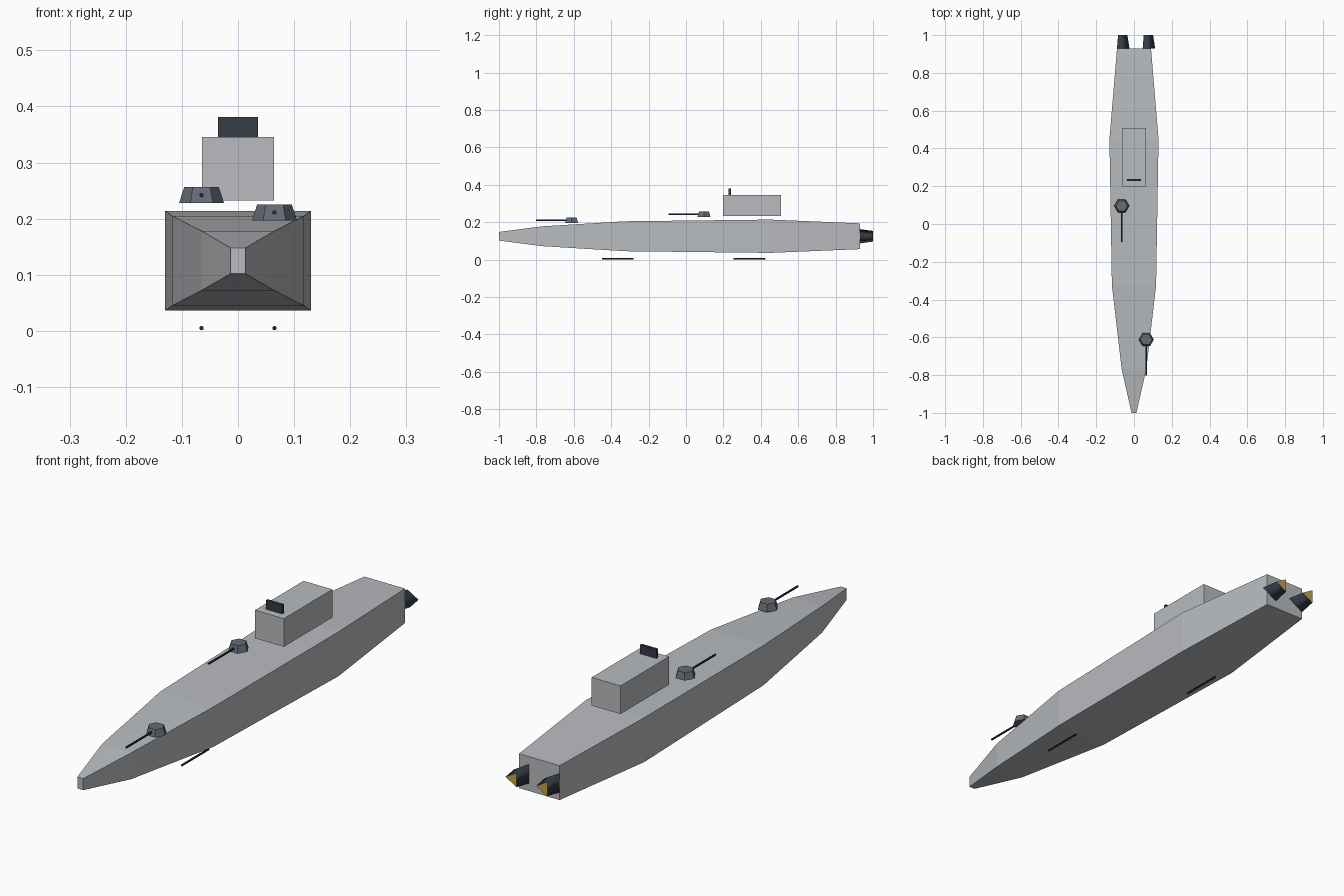
import bpy
import bmesh
from math import pi
from mathutils import Matrix

cube = bpy.data.objects.get("Cube")
if cube:
    bpy.data.objects.remove(cube, do_unlink=True)


def material(name, r, g, b):
    m = bpy.data.materials.new(name)
    m.use_nodes = True
    m.diffuse_color = (r, g, b, 1)
    bsdf = next(n for n in m.node_tree.nodes if n.type == "BSDF_PRINCIPLED")
    bsdf.inputs["Base Color"].default_value = (r, g, b, 1)
    return m


HULL = material("light grey", 0.48, 0.5, 0.52)
TURRET = material("slate grey", 0.13, 0.145, 0.18)
DARK = material("dark steel", 0.035, 0.045, 0.06)
BARREL = material("gunmetal", 0.025, 0.028, 0.035)
GLOW = material("amber glow", 0.55, 0.37, 0.06)


def finish(name, bm, *mats):
    bmesh.ops.recalc_face_normals(bm, faces=bm.faces)
    mesh = bpy.data.meshes.new(name)
    bm.to_mesh(mesh)
    bm.free()
    for m in mats:
        mesh.materials.append(m)
    obj = bpy.data.objects.new(name, mesh)
    bpy.context.collection.objects.link(obj)
    return obj


def box(name, center, size, mat):
    bm = bmesh.new()
    bmesh.ops.create_cube(bm, size=1, matrix=Matrix.Translation(center) @ Matrix.Diagonal((*size, 1)))
    return finish(name, bm, mat)


def frustum(sides, r1, r2, depth, center, turn=None):
    bm = bmesh.new()
    bmesh.ops.create_cone(bm, cap_ends=True, segments=sides, radius1=r1, radius2=r2, depth=depth,
                          matrix=Matrix.Translation(center) @ (turn or Matrix()))
    return bm


# The cone axis turned to point aft
AFT = Matrix.Rotation(-pi / 2, 4, "X")


def rod(name, x, z, y0, y1):
    bm = frustum(8, 0.004, 0.004, y1 - y0, (x, (y0 + y1) / 2, z), AFT)
    return finish(name, bm, BARREL)


# Hull: rectangular sections lofted from bow to stern (y, half width, half height)
MID = 0.125
stations = [(-1, 0.013, 0.023), (-0.77, 0.065, 0.053), (-0.325, 0.117, 0.08),
            (0.45, 0.13, 0.089), (0.93, 0.09, 0.069)]
bm = bmesh.new()
rings = []
for y, w, h in stations:
    corners = [(-w, -h), (w, -h), (w, h), (-w, h)]
    rings.append([bm.verts.new((x, y, MID + z)) for x, z in corners])
for a, b in zip(rings, rings[1:]):
    for i in range(4):
        j = (i + 1) % 4
        bm.faces.new((a[i], a[j], b[j], b[i]))
bm.faces.new(rings[0])
bm.faces.new(rings[-1])
finish("hull", bm, HULL)

# Bridge block and its sensor panel
box("bridge", (0, 0.353, 0.289), (0.128, 0.308, 0.113), HULL)
box("sensor_panel", (0, 0.234, 0.363), (0.072, 0.011, 0.037), DARK)

# Six-sided gun turrets with forward barrels
for name, x, y, z in [("front", 0.065, -0.612, 0.211), ("rear", -0.065, 0.096, 0.242)]:
    bm = frustum(6, 0.04, 0.031, 0.028, (x, y, z))
    # Put corners on the left and right of the turret
    top = max(bm.verts, key=lambda v: abs(v.co.x - x))
    if abs(top.co.y - y) > 0.005:
        bmesh.ops.rotate(bm, verts=bm.verts, cent=(x, y, z), matrix=Matrix.Rotation(pi / 6, 3, "Z"))
    finish(name + "_turret", bm, TURRET)
    rod(name + "_turret_barrel", x, z, y - 0.19, y)

# Slim rods under the keel
rod("front_keel_rod", 0.065, 0.005, -0.45, -0.28)
rod("rear_keel_rod", -0.065, 0.005, 0.255, 0.425)

# Three-sided engine nozzles, a corner towards the left, with a glowing end
for name, x in [("left", 0.068), ("right", -0.068)]:
    bm = frustum(3, 0.044, 0.033, 0.07, (x, 0.965, MID), AFT)
    tip = max(bm.verts, key=lambda v: (round(abs(v.co.z - MID) < 0.002), v.co.x))
    if abs(tip.co.z - MID) > 0.002:
        bmesh.ops.rotate(bm, verts=bm.verts, cent=(x, 0.965, MID), matrix=Matrix.Rotation(pi / 2, 3, "Y"))
        tip = max(bm.verts, key=lambda v: abs(v.co.x - x))
    if tip.co.x < x:
        bmesh.ops.rotate(bm, verts=bm.verts, cent=(x, 0.965, MID), matrix=Matrix.Rotation(pi, 3, "Y"))
    bm.normal_update()
    for f in bm.faces:
        f.smooth = abs(f.normal.y) < 0.9
        f.material_index = int(f.calc_center_median().y > 0.99)
    finish(name + "_engine", bm, DARK, GLOW)
